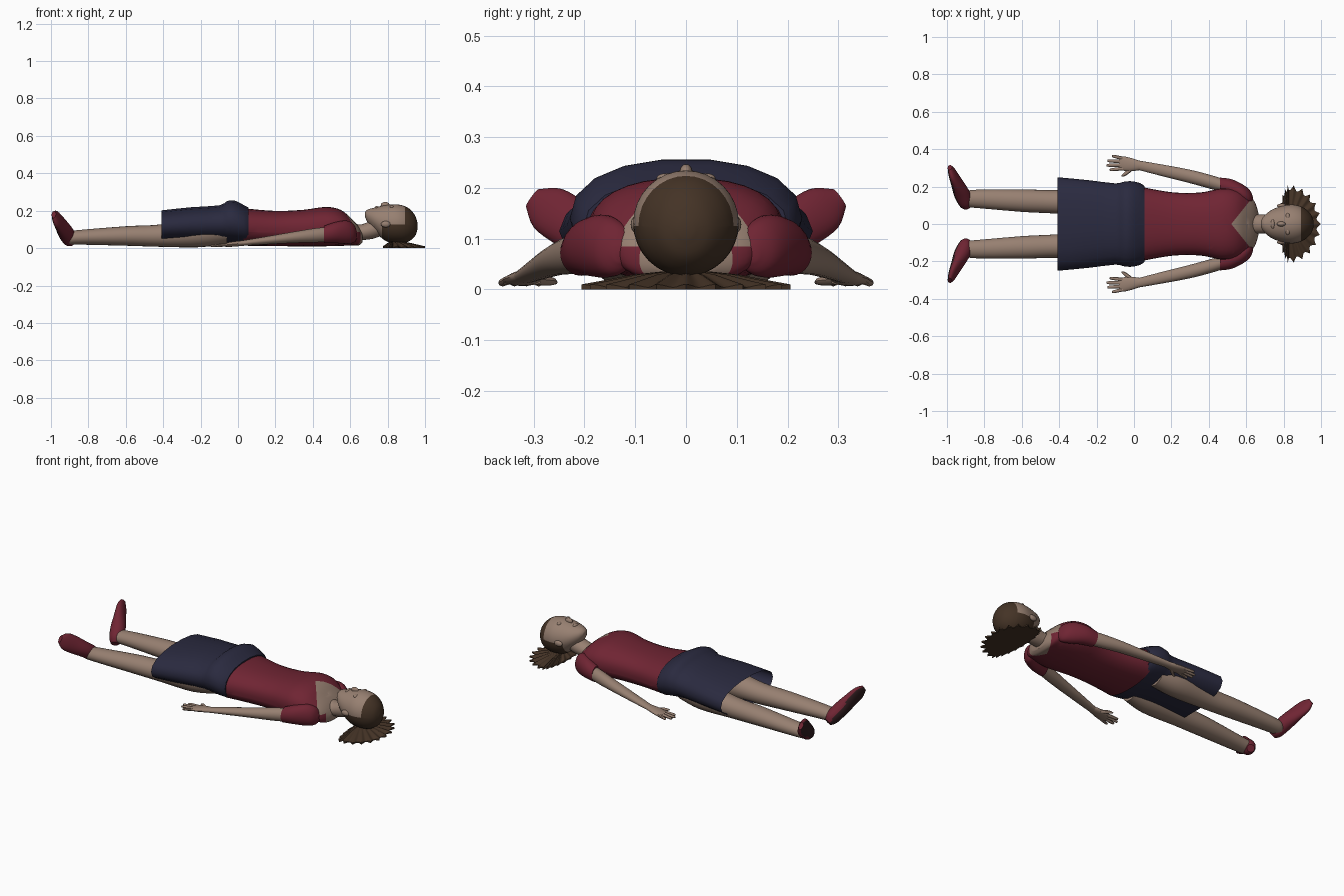
import bpy, bmesh, math
from mathutils import Vector

cube = bpy.data.objects.get("Cube")
if cube:
    bpy.data.objects.remove(cube, do_unlink=True)


def material(name, rgb):
    m = bpy.data.materials.new(name)
    m.use_nodes = True
    m.diffuse_color = (*rgb, 1)
    m.node_tree.nodes["Principled BSDF"].inputs["Base Color"].default_value = (*rgb, 1)
    return m


SKIN = material("skin", (0.31, 0.215, 0.165))
RED = material("dark red", (0.16, 0.018, 0.033))
NAVY = material("navy", (0.023, 0.023, 0.05))
HAIR = material("brown hair", (0.058, 0.033, 0.019))
SOLE = material("dark sole", (0.03, 0.012, 0.014))
Y, Z = Vector((0, 1, 0)), Vector((0, 0, 1))


def finish(name, bm, mats, mirror=False, rule=None, cuts=()):
    """Cut crisp colour borders, colour by rule, and make the object."""
    for co, no in cuts:
        geom = bm.verts[:] + bm.edges[:] + bm.faces[:]
        bmesh.ops.bisect_plane(bm, geom=geom, plane_co=co, plane_no=no)
    bmesh.ops.recalc_face_normals(bm, faces=bm.faces)
    if rule:
        for f in bm.faces:
            f.material_index = int(rule(f.calc_center_median(), f.normal))
    mesh = bpy.data.meshes.new(name)
    bm.to_mesh(mesh)
    bm.free()
    for m in mats:
        mesh.materials.append(m)
    ob = bpy.data.objects.new(name, mesh)
    bpy.context.collection.objects.link(ob)
    bpy.ops.object.select_all(action='DESELECT')
    ob.select_set(True)
    bpy.context.view_layer.objects.active = ob
    bpy.ops.object.shade_smooth_by_angle(angle=math.radians(45))
    if mirror:
        mod = ob.modifiers.new("mirror", 'MIRROR')
        mod.use_axis = (False, True, False)
    return ob


def spline(rows, steps):
    """Smooth interpolation through the section rows."""
    out = []
    for i in range(len(rows) - 1):
        a, b, c, d = (rows[min(max(i + k, 0), len(rows) - 1)] for k in (-1, 0, 1, 2))
        for s in range(steps):
            t = s / steps
            out.append([q + t / 2 * (r - p + t * (2 * p - 5 * q + 4 * r - w + t * (3 * (q - r) + w - p)))
                        for p, q, r, w in zip(a, b, c, d)])
    return out + [rows[-1]]


def loft(bm, rows, u=Y, v=Z, sides=24, steps=4, power=1, caps=(True, True)):
    """Rows hold centre x, y, z and the two radii of each section."""
    rings = []
    for x, y, z, ru, rv in spline(rows, steps):
        ring = []
        for k in range(sides):
            a = 2 * math.pi * k / sides
            c, s = (math.copysign(abs(f(a)) ** power, f(a)) for f in (math.cos, math.sin))
            ring.append(bm.verts.new(Vector((x, y, z)) + u * c * max(ru, 0.003) + v * s * max(rv, 0.003)))
        rings.append(ring)
    for r, q in zip(rings, rings[1:]):
        for k in range(sides):
            n = (k + 1) % sides
            bm.faces.new((r[k], r[n], q[n], q[k]))
    for ring, closed in zip((rings[0], rings[-1]), caps):
        if closed:
            bm.faces.new(ring)


def lofted(name, rows, mats, mirror=False, rule=None, cuts=(), **kw):
    bm = bmesh.new()
    loft(bm, rows, **kw)
    return finish(name, bm, mats, mirror, rule, cuts)


def blob(name, centre, size, mat, mirror=False):
    bm = bmesh.new()
    bmesh.ops.create_uvsphere(bm, u_segments=16, v_segments=10, radius=1)
    for p in bm.verts:
        p.co = Vector(centre) + p.co * Vector(size)
    return finish(name, bm, [mat], mirror)


# Shirt, with a V neckline in front and a small scoop behind
def neckline(c, n):
    if c.z > 0.085:
        return c.x > 0.52 + 0.8 * abs(c.y)
    return c.x > 0.61 + 0.5 * abs(c.y)


lofted("shirt", [(0.03, 0, 0.113, 0.2, 0.1), (0.2, 0, 0.105, 0.17, 0.094), (0.35, 0, 0.107, 0.168, 0.098),
                 (0.47, 0, 0.115, 0.19, 0.105), (0.55, 0, 0.108, 0.18, 0.096), (0.61, 0, 0.085, 0.15, 0.07),
                 (0.645, 0, 0.065, 0.12, 0.05), (0.665, 0, 0.055, 0.06, 0.025)],
       [RED, SKIN], rule=neckline, power=0.85, sides=32,
       cuts=[((0, 0, 0.085), Z)] + [((0.52, 0, 0), (1, s * 0.8, 0)) for s in (-1, 1)]
       + [((0.61, 0, 0), (1, s * 0.5, 0)) for s in (-1, 1)])
lofted("sleeves", [(0.46, 0.207, 0.073, 0.041, 0.046), (0.52, 0.19, 0.083, 0.05, 0.056),
                   (0.58, 0.162, 0.085, 0.05, 0.062), (0.62, 0.14, 0.078, 0.04, 0.048),
                   (0.637, 0.13, 0.07, 0.012, 0.015)], [RED], True)

# Skirt, open at the hem, with a raised waist
lofted("skirt", [(-0.41, 0, 0.115, 0.25, 0.088), (-0.25, 0, 0.125, 0.235, 0.095), (-0.1, 0, 0.13, 0.217, 0.1),
                 (-0.06, 0, 0.14, 0.225, 0.112), (-0.02, 0, 0.14, 0.229, 0.117), (0.03, 0, 0.125, 0.22, 0.107),
                 (0.055, 0, 0.117, 0.203, 0.102)], [NAVY], sides=18, steps=2, power=0.9, caps=(False, True))

# Legs
lofted("legs", [(-0.91, 0.122, 0.05, 0.035, 0.035), (-0.87, 0.135, 0.057, 0.047, 0.038),
                (-0.6, 0.125, 0.065, 0.06, 0.052), (-0.41, 0.118, 0.067, 0.063, 0.06),
                (-0.2, 0.115, 0.085, 0.08, 0.08), (-0.06, 0.105, 0.1, 0.07, 0.075)], [SKIN], True)

# Shoes, toes turned up and outward
along = Vector((-0.075, 0.185, 0.135)).normalized()
up = (Vector((1, 0, 0)) - along * along.x).normalized()
lofted("shoes", [(-0.893, 0.09, 0.028, 0.02, 0.022), (-0.9, 0.115, 0.047, 0.041, 0.038),
                 (-0.922, 0.165, 0.085, 0.044, 0.042), (-0.95, 0.225, 0.128, 0.05, 0.03),
                 (-0.972, 0.272, 0.16, 0.047, 0.021), (-0.985, 0.302, 0.18, 0.022, 0.012)],
       [RED, SOLE], True, rule=lambda c, n: n.dot(up) < -0.72, u=along.cross(up), v=up)

# Forearms
lofted("arms", [(0.5, 0.198, 0.075, 0.035, 0.038), (0.42, 0.222, 0.069, 0.037, 0.038),
                (0.3, 0.254, 0.058, 0.036, 0.03), (0.15, 0.287, 0.041, 0.031, 0.021),
                (0.02, 0.315, 0.026, 0.025, 0.014)], [SKIN], True)

# Hands with spread fingers and a thumb
bm = bmesh.new()
loft(bm, [(0.03, 0.313, 0.027, 0.025, 0.014), (-0.02, 0.318, 0.022, 0.036, 0.014),
          (-0.06, 0.324, 0.018, 0.038, 0.011), (-0.08, 0.326, 0.016, 0.03, 0.007)], sides=16)
for k, tip in enumerate((-0.13, -0.146, -0.142, -0.118)):
    base, end = 0.297 + 0.018 * k, 0.29 + 0.024 * k
    loft(bm, [(-0.06, base, 0.018, 0.01, 0.009), (tip + 0.01, end, 0.013, 0.008, 0.007),
              (tip, end, 0.012, 0.003, 0.003)], sides=8)
loft(bm, [(-0.01, 0.3, 0.02, 0.016, 0.011), (-0.045, 0.27, 0.017, 0.012, 0.009),
          (-0.068, 0.257, 0.014, 0.004, 0.004)], sides=8)
finish("hands", bm, [SKIN], True)

# Neck and head, with the hair cap cut by straight hairlines
lofted("neck", [(0.57, 0, 0.1, 0.075, 0.055), (0.62, 0, 0.088, 0.058, 0.045), (0.66, 0, 0.085, 0.05, 0.042),
                (0.72, 0, 0.1, 0.052, 0.05), (0.78, 0, 0.12, 0.05, 0.05)], [SKIN])
lofted("head", [(0.68, 0, 0.18, 0.018, 0.014), (0.695, 0, 0.17, 0.043, 0.037), (0.735, 0, 0.152, 0.075, 0.066),
                (0.79, 0, 0.134, 0.096, 0.096), (0.85, 0, 0.13, 0.104, 0.104), (0.905, 0, 0.125, 0.088, 0.093),
                (0.945, 0, 0.12, 0.053, 0.058), (0.96, 0, 0.118, 0.015, 0.015)],
       [SKIN, HAIR], sides=32,
       rule=lambda c, n: (c.x > 0.77 and c.z < 0.125) or c.x > 0.893,
       cuts=[((0.77, 0, 0), (1, 0, 0)), ((0.893, 0, 0), (1, 0, 0)), ((0, 0, 0.125), Z)])

# Facial features
blob("nose", (0.787, 0, 0.23), (0.024, 0.013, 0.017), SKIN)
blob("lips", (0.742, 0, 0.216), (0.011, 0.025, 0.009), SKIN)
blob("chin", (0.705, 0, 0.19), (0.02, 0.028, 0.02), SKIN)
blob("eyelids", (0.822, 0.038, 0.219), (0.012, 0.02, 0.01), SKIN, True)
blob("ears", (0.79, 0.097, 0.128), (0.026, 0.012, 0.017), SKIN, True)

# Loose hair fanned flat on the ground, with a scalloped rim
bm = bmesh.new()
count, rings = 176, []
for t, z in ((0.02, 0.04), (0.5, 0.028), (0.85, 0.013), (1, 0.007), (1, 0)):
    ring = []
    for k in range(count):
        a = 2 * math.pi * k / count
        r = t * (1 - 0.13 * t * abs(math.sin(11 * a)))
        reach = 0.17 if math.cos(a) > 0 else 0.055
        ring.append(bm.verts.new((0.83 + reach * r * math.cos(a), 0.208 * r * math.sin(a),
                                  z + 0.003 * t * (z > 0) * math.cos(22 * a))))
    rings.append(ring)
for r, q in zip(rings, rings[1:]):
    for k in range(count):
        n = (k + 1) % count
        bm.faces.new((r[k], r[n], q[n], q[k]))
bm.faces.new(rings[0])
bm.faces.new(rings[-1])
finish("loose_hair", bm, [HAIR])
